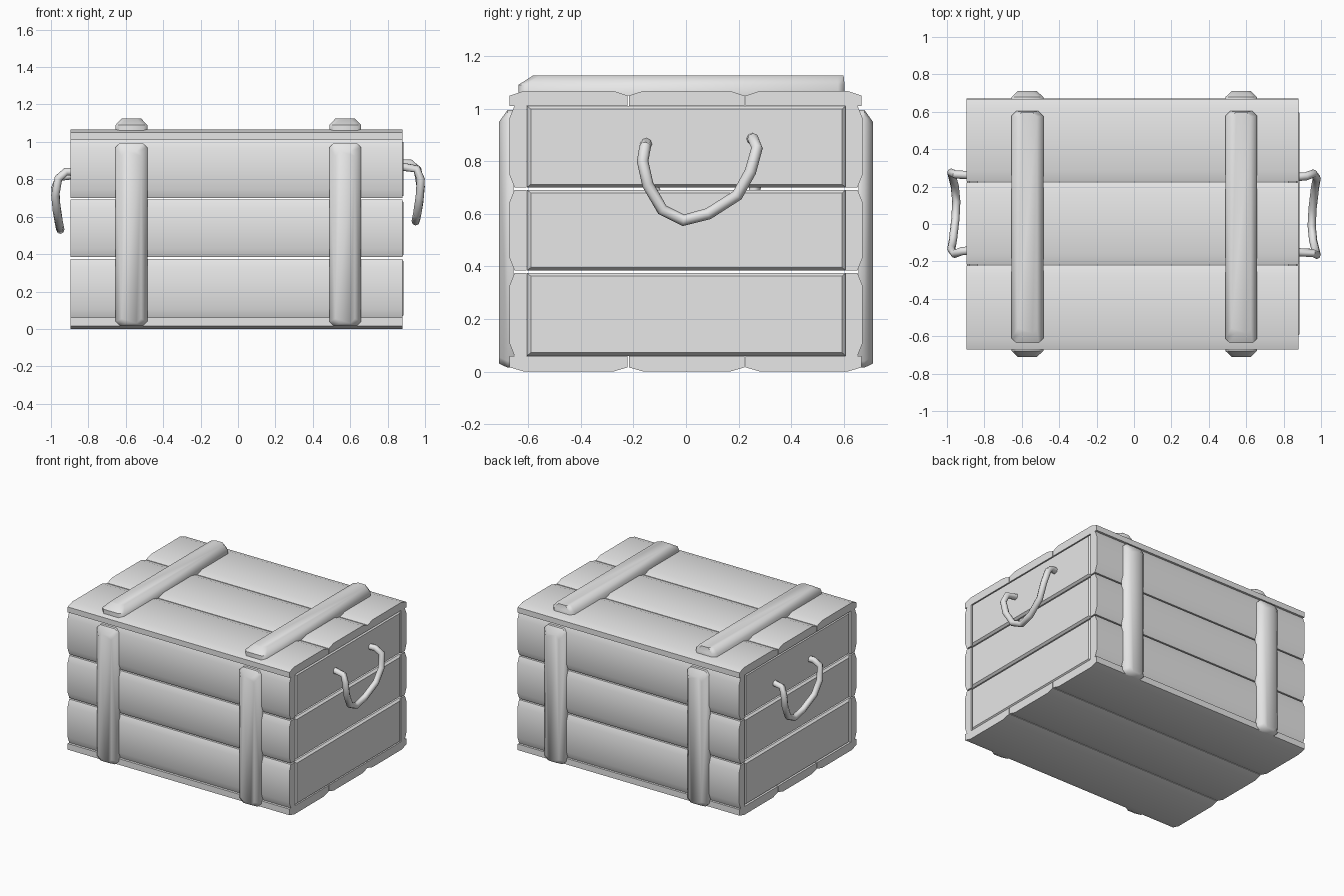
import bpy, bmesh, math
from mathutils import Vector

cube = bpy.data.objects.get("Cube")
if cube:
    bpy.data.objects.remove(cube, do_unlink=True)

grey = bpy.data.materials.new("plain_grey")
grey.use_nodes = True
grey.diffuse_color = (0.8, 0.8, 0.8, 1)
grey.node_tree.nodes["Principled BSDF"].inputs["Base Color"].default_value = (0.8, 0.8, 0.8, 1)

X, Y, Z = Vector((1, 0, 0)), Vector((0, 1, 0)), Vector((0, 0, 1))


def smooth(obj, angle):
    bpy.ops.object.select_all(action="DESELECT")
    obj.select_set(True)
    bpy.context.view_layer.objects.active = obj
    bpy.ops.object.shade_smooth_by_angle(angle=math.radians(angle))


def board(name, u, v, out, us, vs, ws, step, bevel_u, bevel_v=(0, 0), cut=0, angle=30):
    """Board spanning us x vs, raised from ws[0] to ws[1] along out, with a sloped rim."""
    bm = bmesh.new()

    def ring(w, inset):
        a, b = us[0] + inset * bevel_u, us[1] - inset * bevel_u
        c, d = vs[0] + inset * bevel_v[0], vs[1] - inset * bevel_v[1]
        if cut:
            pts = [(a + cut, c), (b - cut, c), (b, c + cut), (b, d - cut),
                   (b - cut, d), (a + cut, d), (a, d - cut), (a, c + cut)]
        else:
            pts = [(a, c), (b, c), (b, d), (a, d)]
        return [bm.verts.new(u * p + v * q + out * w) for p, q in pts]

    rings = [ring(ws[0], 0), ring(ws[1] - step, 0), ring(ws[1], 1)]
    for low, high in zip(rings, rings[1:]):
        for i in range(len(low)):
            j = (i + 1) % len(low)
            bm.faces.new((low[i], low[j], high[j], high[i]))
    bm.faces.new(rings[0])
    bm.faces.new(rings[-1])
    bmesh.ops.recalc_face_normals(bm, faces=bm.faces)
    mesh = bpy.data.meshes.new(name)
    bm.to_mesh(mesh)
    bm.free()
    mesh.materials.append(grey)
    obj = bpy.data.objects.new(name, mesh)
    bpy.context.collection.objects.link(obj)
    smooth(obj, angle)


LENGTH = (-0.895, 0.88)
ROWS = [(0.06, 0.375), (0.384, 0.691), (0.70, 1.01)]
COLUMNS = [(-0.67, -0.222), (-0.217, 0.222), (0.227, 0.668)]

# Front, back and end wall planks
for i, row in enumerate(ROWS):
    for side, out in (("front", -Y), ("back", Y)):
        board(f"{side}_plank_{i}", Z, X, out, row, LENGTH, (0.607, 0.67), 0.018, 0.045)
    for side, out, w in (("left", X, 0.884), ("right", -X, 0.894)):
        board(f"{side}_end_plank_{i}", Z, Y, out, row, (-0.605, 0.608),
              (w - 0.06, w), 0.015, 0.012, (0.015, 0.015))

# Lid and floor planks
for i, col in enumerate(COLUMNS):
    board(f"lid_plank_{i}", Y, X, Z, col, LENGTH, (1.01, 1.067), 0.018, 0.055)
    board(f"floor_plank_{i}", Y, X, -Z, col, LENGTH, (-0.06, 0), 0.016, 0.055)

# Battens on the front, back and lid
for i, x in enumerate((-0.57, 0.573)):
    span = (x - 0.085, x + 0.085)
    for side, out in (("front", -Y), ("back", Y)):
        board(f"{side}_batten_{i}", X, Z, out, span, (0.015, 0.995), (0.655, 0.71),
              0.032, 0.033, (0.015, 0.045), 0.025, 50)
    board(f"lid_batten_{i}", X, Y, Z, span, (-0.637, 0.603), (1.05, 1.125),
          0.035, 0.033, (0.055, 0.004), 0.025, 50)

# Rope handles
ROPE = [(0.86, 0.25, 0.885), (0.92, 0.255, 0.885), (0.96, 0.27, 0.85), (0.977, 0.245, 0.76),
        (0.968, 0.195, 0.67), (0.955, 0.085, 0.60), (0.95, -0.01, 0.575),
        (0.958, -0.09, 0.615), (0.972, -0.145, 0.71), (0.977, -0.165, 0.80),
        (0.955, -0.155, 0.855), (0.86, -0.15, 0.87)]


def handle(name, points):
    curve = bpy.data.curves.new(name, "CURVE")
    curve.dimensions = "3D"
    curve.bevel_depth = 0.022
    curve.bevel_resolution = 2
    curve.use_fill_caps = True
    spline = curve.splines.new("POLY")
    spline.points.add(len(points) - 1)
    for point, co in zip(spline.points, points):
        point.co = (*co, 1)
    curve.materials.append(grey)
    obj = bpy.data.objects.new(name, curve)
    bpy.context.collection.objects.link(obj)
    bpy.ops.object.select_all(action="DESELECT")
    obj.select_set(True)
    bpy.context.view_layer.objects.active = obj
    bpy.ops.object.convert(target="MESH")
    smooth(bpy.context.view_layer.objects.active, 50)


handle("left_rope_handle", ROPE)
handle("right_rope_handle", [(-x, 0.11 - y, z - 0.045) for x, y, z in ROPE])
